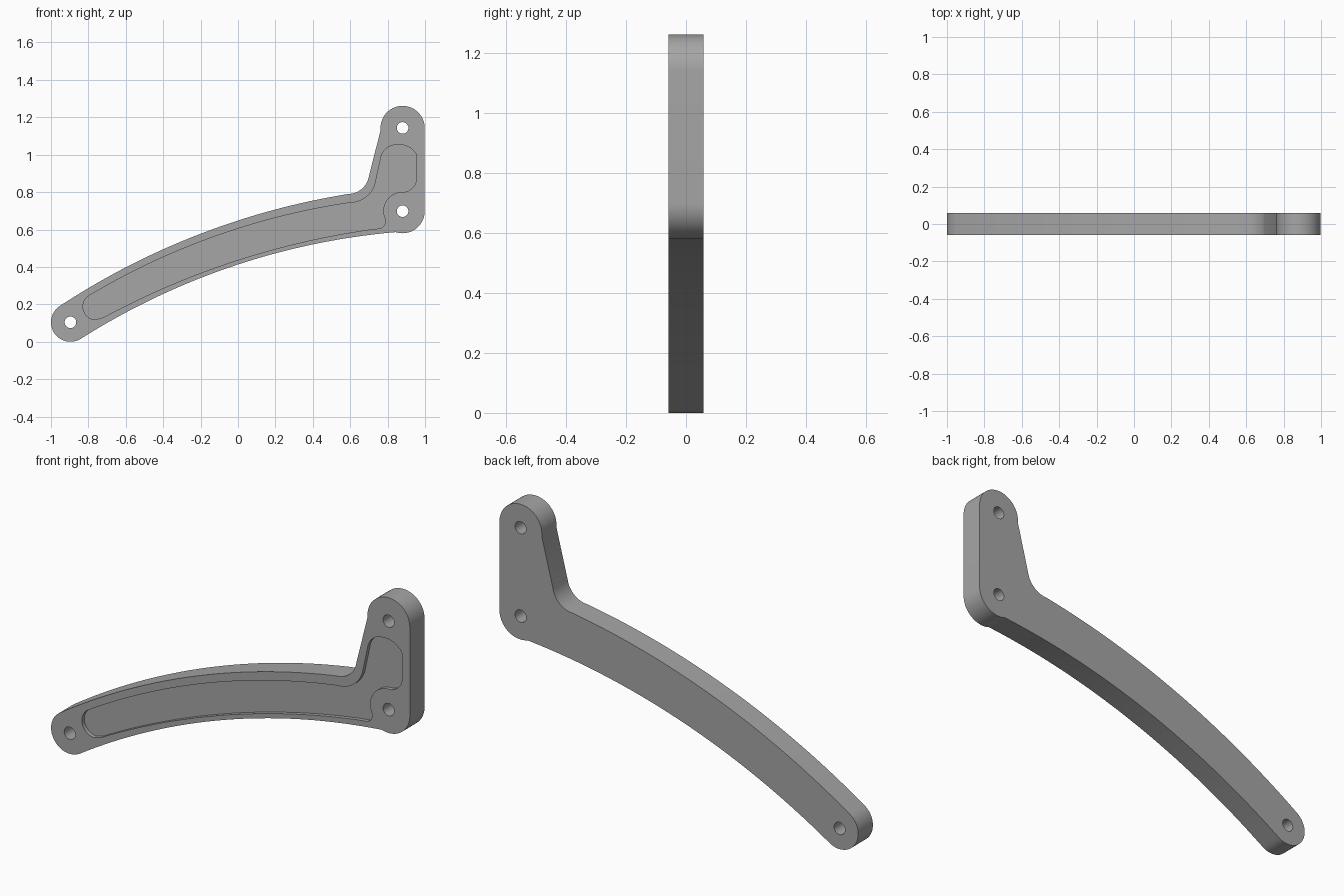
import bpy, bmesh, math

if "Cube" in bpy.data.objects:
    bpy.data.objects.remove(bpy.data.objects["Cube"], do_unlink=True)

HALF = 0.0585          # half thickness of the plate
POCKET_DEPTH = 0.02
TOP_HOLE, LOW_HOLE, END_HOLE = (0.88, 1.143), (0.88, 0.698), (-0.896, 0.104)

grey = bpy.data.materials.new("grey metal")
grey.use_nodes = True
colour = (0.38, 0.38, 0.38, 1)
grey.diffuse_color = colour
grey.node_tree.nodes["Principled BSDF"].inputs["Base Color"].default_value = colour


def arc(a, b, c, steps=16):
    """Points on the circle from a through b to c."""
    a, b, c = complex(*a), complex(*b), complex(*c)
    w = (c - a) / (b - a)
    mid = (b - a) * (w - abs(w) ** 2) / (2j * w.imag) + a
    turn = lambda p, q: math.atan2(((q - mid) / (p - mid)).imag, ((q - mid) / (p - mid)).real)
    total = turn(a, b) + turn(b, c)
    pts = []
    for i in range(steps + 1):
        t = total * i / steps
        p = mid + (a - mid) * complex(math.cos(t), math.sin(t))
        pts.append((p.real, p.imag))
    return pts


def sweep(centre, r, start, end, steps=24):
    """Points on a circle between two angles in degrees."""
    angles = [math.radians(start + (end - start) * i / steps) for i in range(steps + 1)]
    return [(centre[0] + r * math.cos(t), centre[1] + r * math.sin(t)) for t in angles]


def prism(name, outline, front, back):
    """Extrude an x-z outline from y = front to y = back."""
    pts = [p for i, p in enumerate(outline) if math.dist(p, outline[i - 1]) > 0.001]
    bm = bmesh.new()
    face = bm.faces.new([bm.verts.new((x, front, z)) for x, z in pts])
    out = bmesh.ops.extrude_face_region(bm, geom=[face])
    bmesh.ops.translate(bm, vec=(0, back - front, 0),
                        verts=[v for v in out["geom"] if isinstance(v, bmesh.types.BMVert)])
    bmesh.ops.recalc_face_normals(bm, faces=bm.faces)
    mesh = bpy.data.meshes.new(name)
    bm.to_mesh(mesh)
    bm.free()
    mesh.materials.append(grey)
    obj = bpy.data.objects.new(name, mesh)
    bpy.context.collection.objects.link(obj)
    return obj


# Bracket outline, counter-clockwise from the lower edge of the arm
outline = arc((-0.84, 0.016), (0, 0.413), (0.83, 0.585), 40)
outline += sweep(LOW_HOLE, 0.118, -108, 0)
outline += sweep(TOP_HOLE, 0.118, 0, 180, 32)
outline += [(0.762, 1.13)]
outline += arc((0.70, 0.885), (0.668, 0.823), (0.59, 0.79))
outline += arc((0.59, 0.79), (0, 0.648), (-0.95, 0.193), 40)
outline += sweep(END_HOLE, 0.104, 121, 302, 32)
bracket = prism("bracket", outline, -HALF, HALF)

# Recess outline, following the arm, the lower boss and the upright
recess = arc((-0.72, 0.13), (0, 0.437), (0.705, 0.60), 40)
recess += arc((0.75, 0.605), (0.782, 0.622), (0.788, 0.65), 8)
recess += sweep(LOW_HOLE, 0.103, 190, 90)
recess += arc((0.88, 0.80), (0.935, 0.825), (0.955, 0.875))
recess += arc((0.955, 1.0), (0.92, 1.037), (0.85, 1.052))
recess += arc((0.85, 1.052), (0.795, 1.035), (0.765, 0.99))
recess += arc((0.738, 0.866), (0.69, 0.777), (0.597, 0.743))
recess += arc((0.597, 0.743), (0, 0.605), (-0.797, 0.246), 40)
recess += arc((-0.797, 0.246), (-0.825, 0.165), (-0.765, 0.118))
cutters = [prism("recess_cutter", recess, -HALF - 0.1, -HALF + POCKET_DEPTH)]

# Bolt holes right through
for centre in (TOP_HOLE, LOW_HOLE, END_HOLE):
    cutters.append(prism("hole_cutter", sweep(centre, 0.031, 0, 360, 32)[:-1], -0.2, 0.2))

bpy.ops.object.select_all(action="DESELECT")
bpy.context.view_layer.objects.active = bracket
bracket.select_set(True)
for cutter in cutters:
    cutter.hide_render = True
    mod = bracket.modifiers.new("cut", "BOOLEAN")
    mod.operation, mod.solver, mod.object = "DIFFERENCE", "EXACT", cutter
    bpy.ops.object.modifier_apply(modifier=mod.name)
    bpy.data.objects.remove(cutter, do_unlink=True)

bpy.ops.object.shade_smooth_by_angle(angle=math.radians(30))
